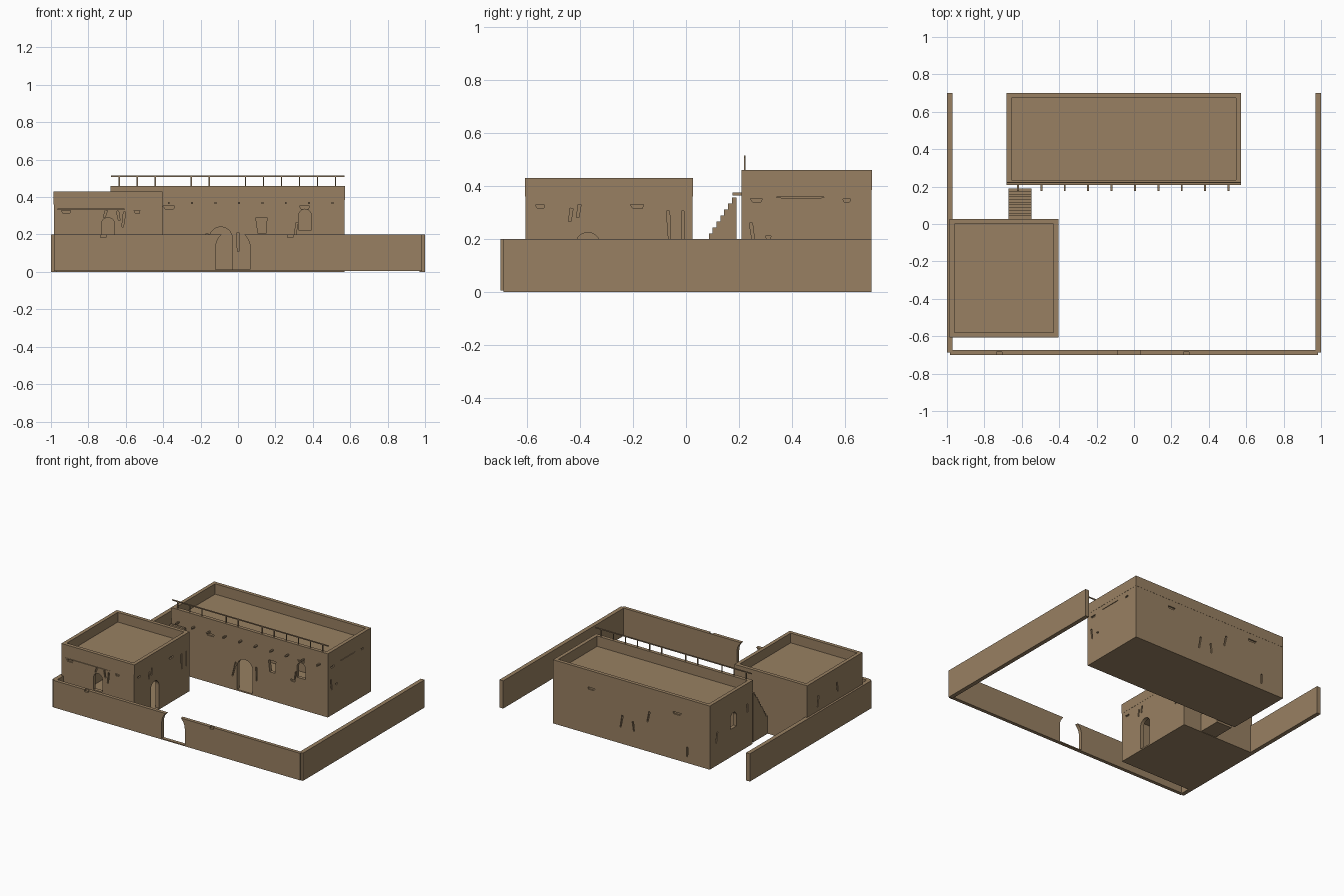
import bpy, bmesh, math
from mathutils import Vector

if "Cube" in bpy.data.objects:
    bpy.data.objects.remove(bpy.data.objects["Cube"], do_unlink=True)

# Single mud-plaster colour
CLAY = (0.314, 0.216, 0.122, 1)
clay = bpy.data.materials.new("mud_plaster")
clay.use_nodes = True
clay.diffuse_color = CLAY
bsdf = next(n for n in clay.node_tree.nodes if n.type == 'BSDF_PRINCIPLED')
bsdf.inputs["Base Color"].default_value = CLAY
bsdf.inputs["Roughness"].default_value = 0.9


def prism(name, profile, axis, lo, hi):
    """Extrude a (u, z) profile along 'x' or 'y' between lo and hi."""
    bm = bmesh.new()

    def point(u, z, d):
        return Vector((u, d, z)) if axis == 'y' else Vector((d, u, z))
    near = [bm.verts.new(point(u, z, lo)) for u, z in profile]
    far = [bm.verts.new(point(u, z, hi)) for u, z in profile]
    bm.faces.new(near)
    bm.faces.new(far)
    n = len(profile)
    for i in range(n):
        j = (i + 1) % n
        bm.faces.new((near[i], near[j], far[j], far[i]))
    bmesh.ops.recalc_face_normals(bm, faces=bm.faces)
    mesh = bpy.data.meshes.new(name)
    bm.to_mesh(mesh)
    bm.free()
    mesh.materials.append(clay)
    obj = bpy.data.objects.new(name, mesh)
    bpy.context.scene.collection.objects.link(obj)
    return obj


def box(name, x, y, z):
    rect = [(x[0], z[0]), (x[1], z[0]), (x[1], z[1]), (x[0], z[1])]
    return prism(name, rect, 'y', *y)


def arch(centre, half, bottom, top, segments=14):
    spring = top - half
    curve = [(centre + half * math.cos(math.pi * i / segments),
              spring + half * math.sin(math.pi * i / segments)) for i in range(segments + 1)]
    return [(centre - half, bottom), (centre + half, bottom)] + curve


def slit(u, z, width, height, tilt=0):
    """Tapered, tilted gouge outline."""
    c, s = math.cos(math.radians(tilt)), math.sin(math.radians(tilt))
    w, h = width / 2, height / 2
    corners = [(-w * .6, -h), (w * .8, -h), (w, h), (-w, h)]
    return [(u + a * c - b * s, z + a * s + b * c) for a, b in corners]


def cut(target, cutter):
    mod = target.modifiers.new("cut", 'BOOLEAN')
    mod.operation = 'DIFFERENCE'
    mod.solver = 'EXACT'
    mod.object = cutter
    bpy.context.view_layer.objects.active = target
    bpy.ops.object.modifier_apply(modifier=mod.name)
    bpy.data.objects.remove(cutter, do_unlink=True)


def house(name, x, y, roof, top, wall=0.025):
    """Hollow body with a raised parapet ring around the flat roof."""
    body = box(name + "_body", x, y, (0, roof))
    cut(body, box("room", (x[0] + wall, x[1] - wall), (y[0] + wall, y[1] - wall),
                  (0.01, roof - 0.025)))
    p = 0.001
    ox, oy = (x[0] - p, x[1] + p), (y[0] - p, y[1] + p)
    ring = box(name + "_parapet", ox, oy, (roof, top))
    cut(ring, box("well", (x[0] + wall, x[1] - wall), (y[0] + wall, y[1] - wall),
                  (roof - 0.1, top + 0.1)))
    return body


def carve(target, axis, face, inward, outlines, depth):
    """Cut outlines into the wall lying at the given coordinate."""
    a, b = sorted((face - inward * 0.02, face + inward * depth))
    for outline in outlines:
        cut(target, prism("cutter", outline, axis, a, b))


THROUGH, SHALLOW = 0.035, 0.01

# Long main house
main = house("main_house", (-0.68, 0.57), (0.21, 0.70), 0.385, 0.46)
carve(main, 'y', 0.21, 1, [arch(-0.092, 0.062, 0.01, 0.24), arch(0.358, 0.034, 0.225, 0.335),
                           slit(0.125, 0.248, 0.06, 0.085)], THROUGH)
carve(main, 'x', -0.68, 1, [arch(0.43, 0.035, 0.20, 0.31)], THROUGH)
carve(main, 'y', 0.21, 1, [slit(-0.37, 0.345, 0.065, 0.016), slit(0.355, 0.345, 0.055, 0.016),
                           slit(0.29, 0.192, 0.04, 0.014), slit(-0.178, 0.15, 0.012, 0.11, -15),
                           slit(0.0, 0.16, 0.012, 0.10), slit(0.31, 0.23, 0.01, 0.07, -10)], SHALLOW)
carve(main, 'x', 0.57, -1, [slit(0.265, 0.345, 0.045, 0.014), slit(0.605, 0.345, 0.03, 0.012),
                            slit(0.25, 0.22, 0.012, 0.08, 8), slit(0.31, 0.205, 0.02, 0.012),
                            slit(0.43, 0.355, 0.18, 0.004)], SHALLOW)
carve(main, 'y', 0.70, -1, [slit(0.265, 0.33, 0.06, 0.016), slit(-0.42, 0.335, 0.07, 0.016),
                            slit(0.025, 0.16, 0.012, 0.09, 10), slit(-0.07, 0.15, 0.012, 0.07, -8),
                            slit(-0.19, 0.25, 0.012, 0.08, 12), slit(-0.5, 0.08, 0.012, 0.07)], SHALLOW)
carve(main, 'x', -0.68, 1, [slit(0.62, 0.2, 0.012, 0.08, 10), slit(0.27, 0.28, 0.012, 0.06)], SHALLOW)

# Small side house
side = house("side_house", (-0.985, -0.405), (-0.605, 0.025), 0.36, 0.43)
carve(side, 'y', -0.605, 1, [arch(-0.695, 0.035, 0.165, 0.29)], THROUGH)
carve(side, 'x', -0.405, -1, [arch(-0.37, 0.046, 0.01, 0.224)], THROUGH)
carve(side, 'y', -0.605, 1, [slit(-0.92, 0.32, 0.05, 0.014), slit(-0.71, 0.31, 0.012, 0.04, -20),
                             slit(-0.64, 0.30, 0.012, 0.05, 10), slit(-0.612, 0.28, 0.012, 0.08, -8),
                             slit(-0.54, 0.32, 0.03, 0.014), slit(-0.79, 0.334, 0.38, 0.003)], SHALLOW)
carve(side, 'x', -0.405, -1, [slit(-0.55, 0.322, 0.035, 0.012), slit(-0.435, 0.29, 0.012, 0.05, -8),
                              slit(-0.405, 0.305, 0.012, 0.05, -8), slit(-0.185, 0.322, 0.05, 0.014),
                              slit(-0.065, 0.25, 0.012, 0.11, 3), slit(-0.012, 0.25, 0.01, 0.11)], SHALLOW)
carve(side, 'x', -0.985, 1, [slit(-0.1, 0.27, 0.012, 0.08, 8), slit(-0.32, 0.29, 0.012, 0.07, -8)], SHALLOW)

# Courtyard walls, with an arched gateway open at the top
for label, sign in (("left", 1), ("right", -1)):
    box(label + "_yard_wall", sorted((sign * 0.97, sign * 1.0)), (-0.688, 0.70), (0, 0.2))
front = box("front_yard_wall", (-0.985, 0.985), (-0.70, -0.675), (0.005, 0.2))
cut(front, prism("gate", arch(-0.027, 0.092, 0.012, 0.222, 20), 'y', -0.8, -0.6))
for x in (-0.72, 0.28):
    cut(front, box("notch", (x - 0.015, x + 0.015), (-0.72, -0.685), (0.185, 0.22)))

# Outside stair rising from the side house to the main roof
STEPS, RUN, RISE = 11, 0.0145, 0.0225
outline = [(0.19, 0.0), (0.028, 0.0)]
for i in range(STEPS):
    y, z = 0.028 + i * RUN, 0.355 - (STEPS - 1 - i) * RISE
    outline += [(y, z), (min(y + RUN, 0.19), z)]
outline[-1] = (0.19, 0.355)
prism("stair", outline, 'x', -0.67, -0.548)

# Roof beam ends
for i in range(10):
    x = -0.62 + i * 0.125
    box(f"beam_end_{i + 1}", (x - 0.005, x + 0.005), (0.176, 0.215), (0.364, 0.374))

# Roof railing on the front parapet
box("roof_rail", (-0.68, 0.57), (0.218, 0.225), (0.507, 0.514))
for i, px in enumerate((0, 1, 2, 4, 5, 7, 8, 9, 10, 11, 12)):
    x = -0.635 + px * 0.0963
    box(f"rail_post_{i + 1}", (x - 0.003, x + 0.003), (0.218, 0.225), (0.455, 0.508))
